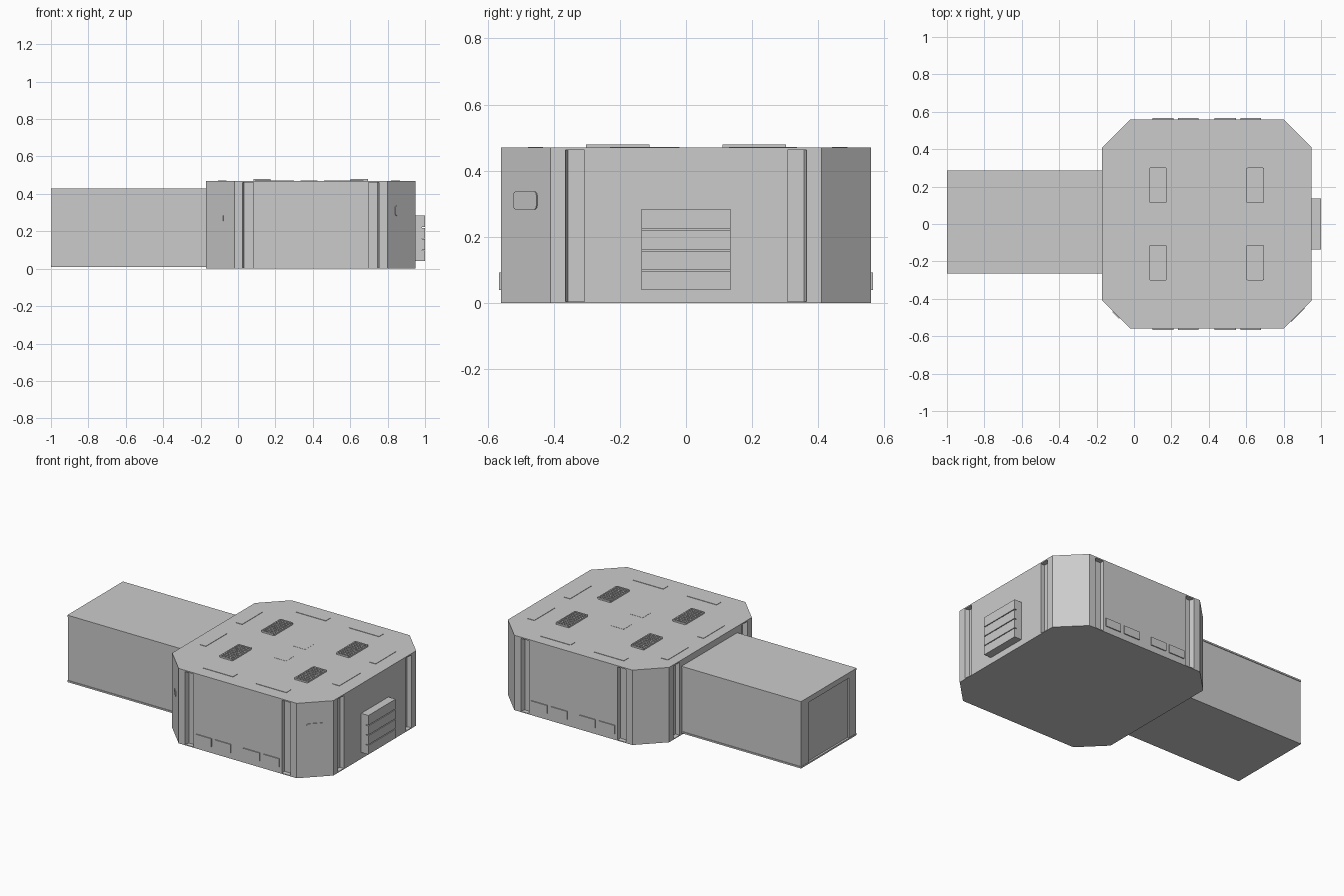
import bpy, bmesh, math
from mathutils import Vector, Matrix

if "Cube" in bpy.data.objects:
    bpy.data.objects.remove(bpy.data.objects["Cube"])


def finish(name, bm):
    bmesh.ops.recalc_face_normals(bm, faces=bm.faces)
    me = bpy.data.meshes.new(name)
    bm.to_mesh(me)
    bm.free()
    ob = bpy.data.objects.new(name, me)
    bpy.context.collection.objects.link(ob)
    return ob


def boxes(name, spans):
    """One object from boxes given as (x0, x1, y0, y1, z0, z1)."""
    bm = bmesh.new()
    for x0, x1, y0, y1, z0, z1 in spans:
        m = Matrix.Translation(((x0 + x1) / 2, (y0 + y1) / 2, (z0 + z1) / 2))
        m = m @ Matrix.Diagonal((x1 - x0, y1 - y0, z1 - z0, 1))
        bmesh.ops.create_cube(bm, size=1, matrix=m)
    return finish(name, bm)


def prism(name, pts, z0, z1):
    bm = bmesh.new()
    f = bm.faces.new([bm.verts.new((x, y, z0)) for x, y in pts])
    r = bmesh.ops.extrude_face_region(bm, geom=[f])
    vs = [v for v in r["geom"] if isinstance(v, bmesh.types.BMVert)]
    bmesh.ops.translate(bm, verts=vs, vec=(0, 0, z1 - z0))
    return finish(name, bm)


# Octagonal module outline, counter-clockwise
outline = [Vector(p) for p in [(-0.02, -0.56), (0.80, -0.56), (0.95, -0.41), (0.95, 0.41),
                               (0.80, 0.56), (-0.02, 0.56), (-0.17, 0.41), (-0.17, -0.41)]]

# Walls with two vertical channels on each long side
wall = []
for i in range(0, 8, 2):
    a, b = outline[i], outline[i + 1]
    d = (b - a).normalized()
    n = Vector((-d.y, d.x)) * 0.028
    s, e = d * 0.045, d * 0.103
    t = d * 0.008
    wall += [a, a + s, a + s + t + n, a + e + n, a + e,
             b - e, b - e + n, b - s - t + n, b - s, b]
prism("module_walls", wall, 0.005, 0.462)
prism("module_floor", outline, 0, 0.005)
prism("module_roof", outline, 0.462, 0.47)

# Access tunnel with slightly overhanging roof and floor slabs
y0, y1 = -0.265, 0.287
boxes("tunnel_body", [(-0.988, -0.16, y0 + 0.004, y1 - 0.004, 0.02, 0.422)])
boxes("tunnel_slabs", [(-1, -0.16, y0, y1, 0.01, 0.02), (-1, -0.16, y0, y1, 0.42, 0.43)])
boxes("tunnel_door_frame", [(-0.998, -0.98, y0 + 0.004, y0 + 0.075, 0.02, 0.42),
                            (-0.998, -0.98, y1 - 0.075, y1 - 0.004, 0.02, 0.42),
                            (-0.998, -0.98, y0 + 0.075, y1 - 0.075, 0.395, 0.42)])

# Louvred unit on the right wall
slat = 0.245 / 4
boxes("louvre_unit", [(0.94, 0.985, -0.135, 0.135, 0.04, 0.285)] +
      [(0.98, 1.0, -0.135, 0.135, 0.04 + i * slat, 0.04 + (i + 1) * slat - (0.005 if i < 3 else 0))
       for i in range(4)])

# Roof vents: tray, rim and crossing bars
for k, (cx, cy) in enumerate([(0.128, -0.207), (0.128, 0.207), (0.648, -0.207), (0.648, 0.207)]):
    hx, hy = 0.042, 0.092
    parts = [(cx - hx, cx + hx, cy - hy, cy + hy, 0.468, 0.473)]
    for s in (-1, 1):
        parts.append((cx + s * hx - 0.004, cx + s * hx + 0.004, cy - hy, cy + hy, 0.468, 0.48))
        parts.append((cx - hx, cx + hx, cy + s * hy - 0.004, cy + s * hy + 0.004, 0.468, 0.48))
    for i in range(1, 10):
        y = cy - hy + i * 2 * hy / 10
        parts.append((cx - hx, cx + hx, y - 0.004, y + 0.004, 0.47, 0.479))
    for i in (-1, 0, 1):
        x = cx + i * 0.021
        parts.append((x - 0.003, x + 0.003, cy - hy, cy + hy, 0.47, 0.479))
    boxes(f"roof_vent_{k + 1}", parts)

# Thin plates lying on the roof
plates = []
for x in (-0.085, 0.842):
    for a, b in ((-0.23, -0.02), (0.13, 0.335)):
        plates.append((x - 0.023, x + 0.023, a, b, 0.469, 0.4725))
for y in (-0.455, 0.465):
    for a, b in ((0.09, 0.30), (0.46, 0.67)):
        plates.append((a, b, y - 0.023, y + 0.023, 0.469, 0.4725))
for y in (-0.09, 0.10):
    plates.append((0.335, 0.425, y - 0.04, y + 0.04, 0.469, 0.471))
boxes("roof_plates", plates)

# Low raised panels on the front and back walls
panels = []
for s in (-1, 1):
    for a, b in ((0.10, 0.21), (0.235, 0.345), (0.43, 0.545), (0.57, 0.68)):
        panels.append((a, b, min(s * 0.55, s * 0.566), max(s * 0.55, s * 0.566), 0.04, 0.092))
boxes("wall_panels", panels)


# Fittings on the two front corner faces
def corner_fitting(name, loc, angle, w, h, r):
    ob = boxes(name, [(-w / 2, w / 2, -0.004, 0.004, -h / 2, h / 2)])
    ob.location = loc
    ob.rotation_euler = (0, 0, math.radians(angle))
    if r:
        bm = bmesh.new()
        bm.from_mesh(ob.data)
        es = [e for e in bm.edges if abs(e.verts[0].co.y - e.verts[1].co.y) > 0.005]
        bmesh.ops.bevel(bm, geom=es, offset=r, segments=3, profile=0.5, affect='EDGES')
        bm.to_mesh(ob.data)
        bm.free()


corner_fitting("corner_window", (0.875, -0.485, 0.31), 45, 0.10, 0.055, 0.012)
corner_fitting("corner_socket", (-0.095, -0.485, 0.27), -45, 0.05, 0.028, 0)
